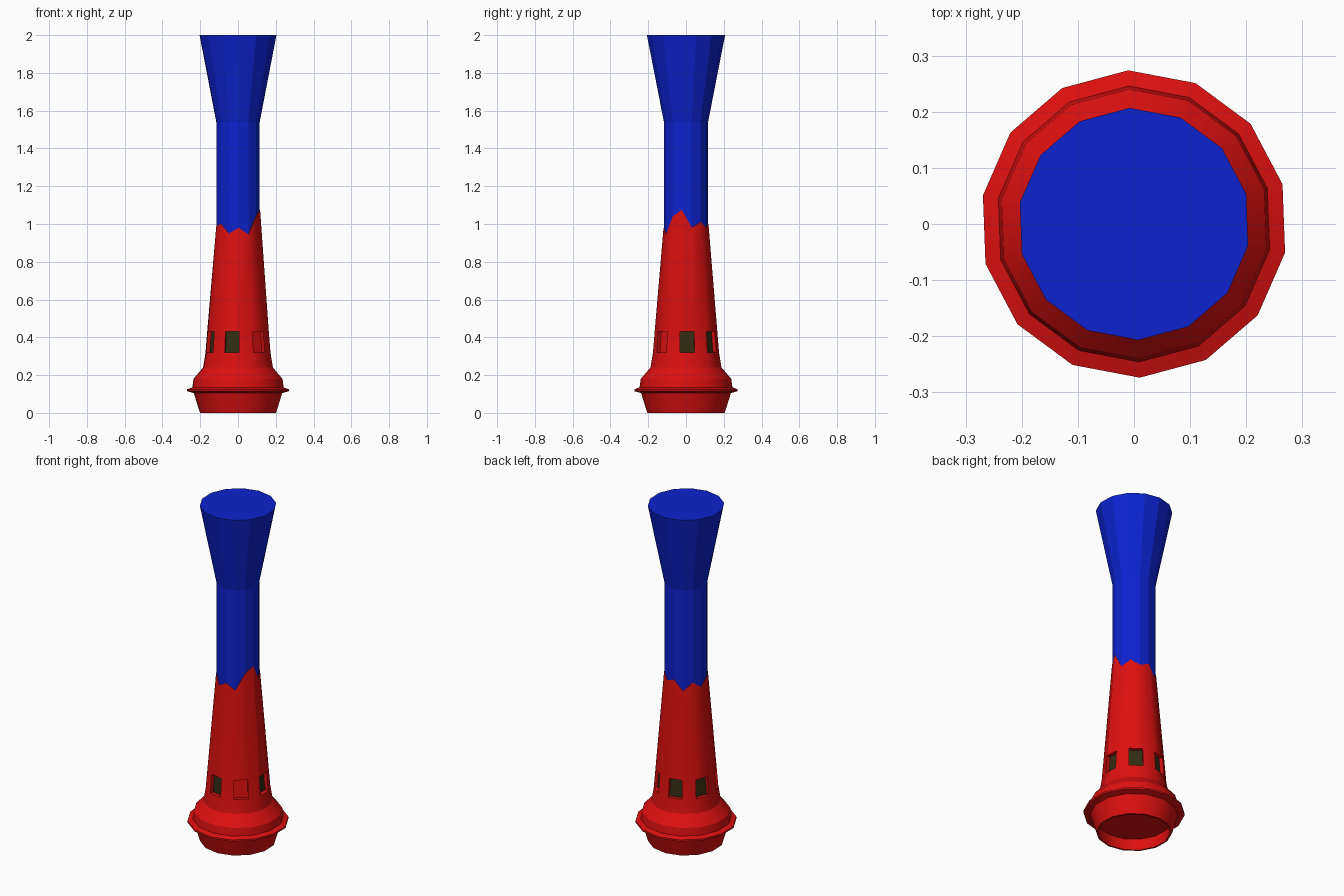
import bpy, bmesh
from math import sin, cos, radians, tau
from mathutils import Vector

if "Cube" in bpy.data.objects:
    bpy.data.objects.remove(bpy.data.objects["Cube"])

SIDES = 14
TURN = radians(15)


def material(name, rgb):
    m = bpy.data.materials.new(name)
    m.use_nodes = True
    m.diffuse_color = (*rgb, 1)
    m.node_tree.nodes["Principled BSDF"].inputs["Base Color"].default_value = (*rgb, 1)
    return m


red = material("red", (0.72, 0.005, 0.005))
blue = material("blue", (0.004, 0.016, 0.62))
olive = material("dark olive", (0.03, 0.025, 0.006))


def lathe(bm, profile):
    """Skin rings of (radius, height); height may be a list, one per side."""
    rings = []
    for r, z in profile:
        zs = z if isinstance(z, list) else [z] * SIDES
        rings.append([bm.verts.new((r * cos(TURN + tau * i / SIDES),
                                    r * sin(TURN + tau * i / SIDES), zs[i]))
                      for i in range(SIDES)])
    bands = []
    for low, high in zip(rings, rings[1:]):
        bands.append([bm.faces.new((low[i], low[(i + 1) % SIDES],
                                    high[(i + 1) % SIDES], high[i]))
                      for i in range(SIDES)])
    return rings, bands


def finish(name, bm, mats, smooth):
    bm.normal_update()
    me = bpy.data.meshes.new(name)
    bm.to_mesh(me)
    bm.free()
    for m in mats:
        me.materials.append(m)
    ob = bpy.data.objects.new(name, me)
    bpy.context.collection.objects.link(ob)
    if smooth:
        bpy.ops.object.select_all(action="DESELECT")
        ob.select_set(True)
        bpy.context.view_layer.objects.active = ob
        bpy.ops.object.shade_smooth_by_angle(angle=radians(30))


# Red body: recessed underside, flared foot, rim, bulb, tapering neck, jagged top
jagged = [0.98, 1.01, 0.98, 1.0, 0.94, 0.99, 0.95,
          0.99, 1.0, 0.95, 0.98, 0.945, 1.04, 1.075]
profile = [(0.2, 0.07), (0.195, 0), (0.205, 0), (0.238, 0.105),
           (0.274, 0.115), (0.274, 0.125), (0.246, 0.135), (0.24, 0.18),
           (0.188, 0.24), (0.175, 0.32), (0.166, 0.43), (0.119, jagged),
           (0.112, jagged)]
bm = bmesh.new()
rings, bands = lathe(bm, profile)
bm.faces.new(rings[0][::-1])
bm.normal_update()

# Windows: every second face of one band, pushed inwards
window_faces = bands[9][0::2] if SIDES % 2 else bands[9][1::2]
panes = bmesh.ops.extrude_discrete_faces(bm, faces=window_faces)["faces"]
for pane in panes:
    centre = pane.calc_center_median()
    inward = Vector((-centre.x, -centre.y, 0)).normalized() * 0.022
    bmesh.ops.translate(bm, vec=inward, verts=pane.verts)
    # the pane on the front left corner is plain red
    if not (centre.x > 0.05 and centre.y < -0.05):
        pane.material_index = 1
finish("red_body", bm, [red, olive], True)

# Blue column with flared, closed top
bm = bmesh.new()
rings, bands = lathe(bm, [(0.117, 0.85), (0.117, 1.54), (0.207, 2.0)])
bm.faces.new(rings[-1])
bm.faces.new(rings[0][::-1])
finish("blue_column", bm, [blue], False)
